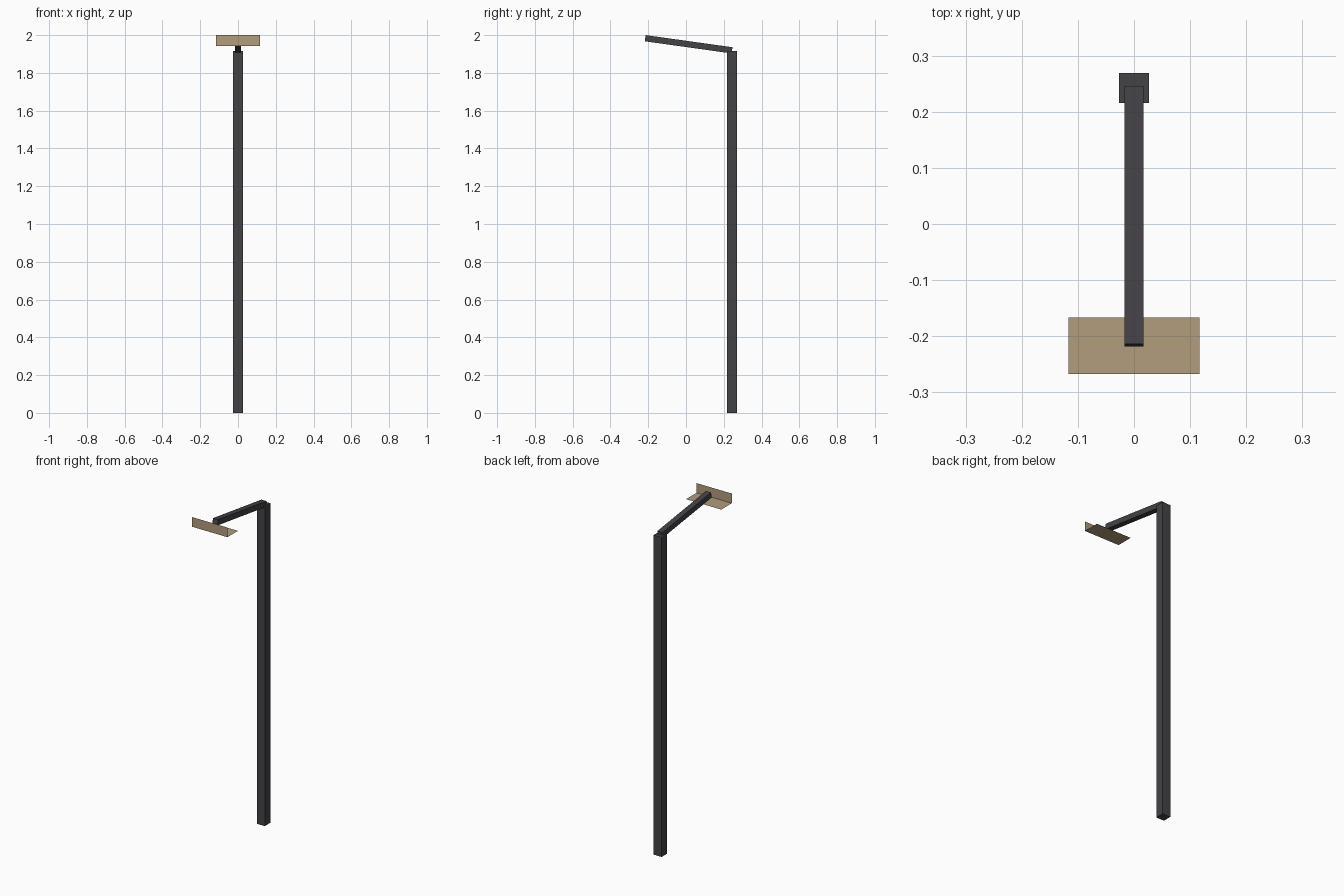
import bpy
import math

if "Cube" in bpy.data.objects:
    bpy.data.objects.remove(bpy.data.objects["Cube"])


def material(name, color):
    m = bpy.data.materials.new(name)
    m.diffuse_color = (*color, 1)
    m.use_nodes = True
    m.node_tree.nodes["Principled BSDF"].inputs["Base Color"].default_value = m.diffuse_color
    return m


dark = material("dark_metal", (0.056, 0.054, 0.062))
tan = material("tan_sheet", (0.445, 0.332, 0.205))


def box(name, size, center, tilt=0):
    bpy.ops.mesh.primitive_cube_add(size=1, location=center)
    o = bpy.context.object
    o.name = name
    o.scale = size
    o.rotation_euler.x = math.radians(tilt)
    o.data.materials.append(dark)
    return o


# Upright post at the back
box("post", (0.053, 0.053, 1.917), (0, 0.2425, 0.9585))

# Arm rising gently toward the front
box("arm", (0.034, 0.4645, 0.033), (0, 0.014, 1.9515), -7.95)

# Lamp shade: thin open L-shaped sheet (front lip and floor)
half = 0.117
profile = [(-0.267, 2.0), (-0.267, 1.942), (-0.167, 1.942)]
verts = [(x, y, z) for y, z in profile for x in (-half, half)]
faces = [(0, 2, 3, 1), (2, 4, 5, 3)]
mesh = bpy.data.meshes.new("lamp_shade")
mesh.from_pydata(verts, [], faces)
mesh.materials.append(tan)
shade = bpy.data.objects.new("lamp_shade", mesh)
bpy.context.collection.objects.link(shade)
